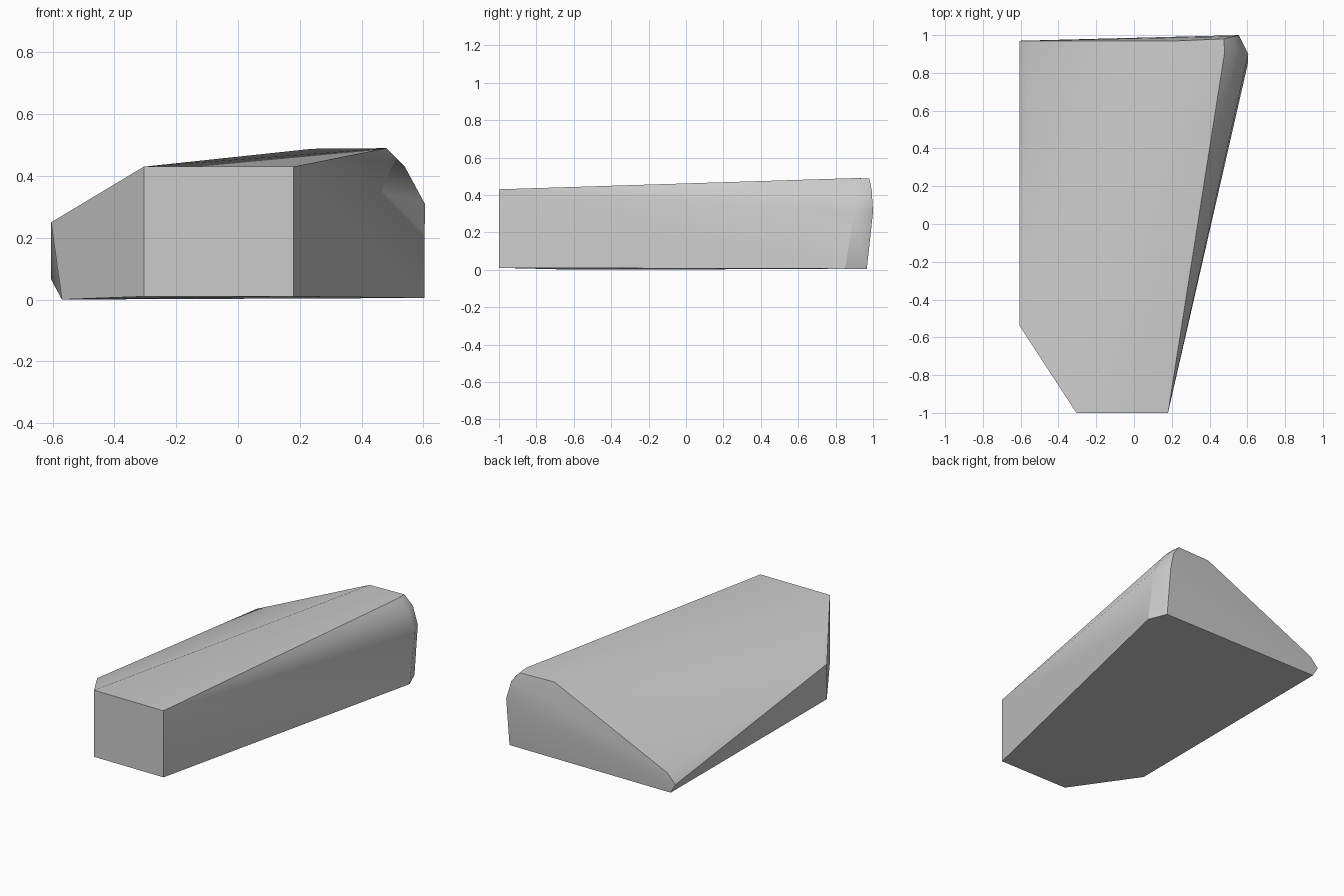
import bpy
import bmesh
import math

default_cube = bpy.data.objects.get("Cube")
if default_cube:
    bpy.data.objects.remove(default_cube, do_unlink=True)


def make_material(name, colour):
    material = bpy.data.materials.new(name)
    material.use_nodes = True
    material.diffuse_color = colour
    shader = material.node_tree.nodes["Principled BSDF"]
    shader.inputs["Base Color"].default_value = colour
    return material


def hull_object(name, sections, material):
    """Wrap a convex faceted skin around a set of corner outlines."""
    bm = bmesh.new()
    for section in sections:
        for corner in section:
            bm.verts.new(corner)
    result = bmesh.ops.convex_hull(bm, input=bm.verts)
    unused = [v for v in bm.verts if not v.link_faces]
    bmesh.ops.delete(bm, geom=unused, context="VERTS")
    bmesh.ops.recalc_face_normals(bm, faces=bm.faces)
    mesh = bpy.data.meshes.new(name)
    bm.to_mesh(mesh)
    bm.free()
    mesh.materials.append(material)
    obj = bpy.data.objects.new(name, mesh)
    bpy.context.collection.objects.link(obj)
    return obj


# Flat vertical front end
front_end = [(x, -1, z) for x in (-0.305, 0.18) for z in (0.01, 0.43)]

# Thin left side, tapering in height towards the back
left_side = [(-0.605, -0.54, 0.25), (-0.57, -0.59, 0),
             (-0.605, 0.97, 0.065), (-0.57, 0.967, 0.005)]

# Back end, from the low left shoulder up over the top and down the right
back_end = [(-0.55, 0.97, 0.125), (0.24, 0.97, 0.488), (0.475, 0.98, 0.487),
            (0.525, 0.993, 0.425), (0.555, 1, 0.31), (0.555, 0.967, 0.005)]

# Bevelled back right corner
right_corner = [(0.48, 0.91, 0.49), (0.54, 0.92, 0.43),
                (0.605, 0.9, 0.31), (0.603, 0.85, 0.005)]

grey = make_material("plain grey", (0.6, 0.6, 0.6, 1))
block = hull_object("wedge_block",
                    [front_end, left_side, back_end, right_corner], grey)

# Smooth the gentle bends and keep the hard edges
bpy.ops.object.select_all(action="DESELECT")
block.select_set(True)
bpy.context.view_layer.objects.active = block
bpy.ops.object.shade_smooth_by_angle(angle=math.radians(30))
